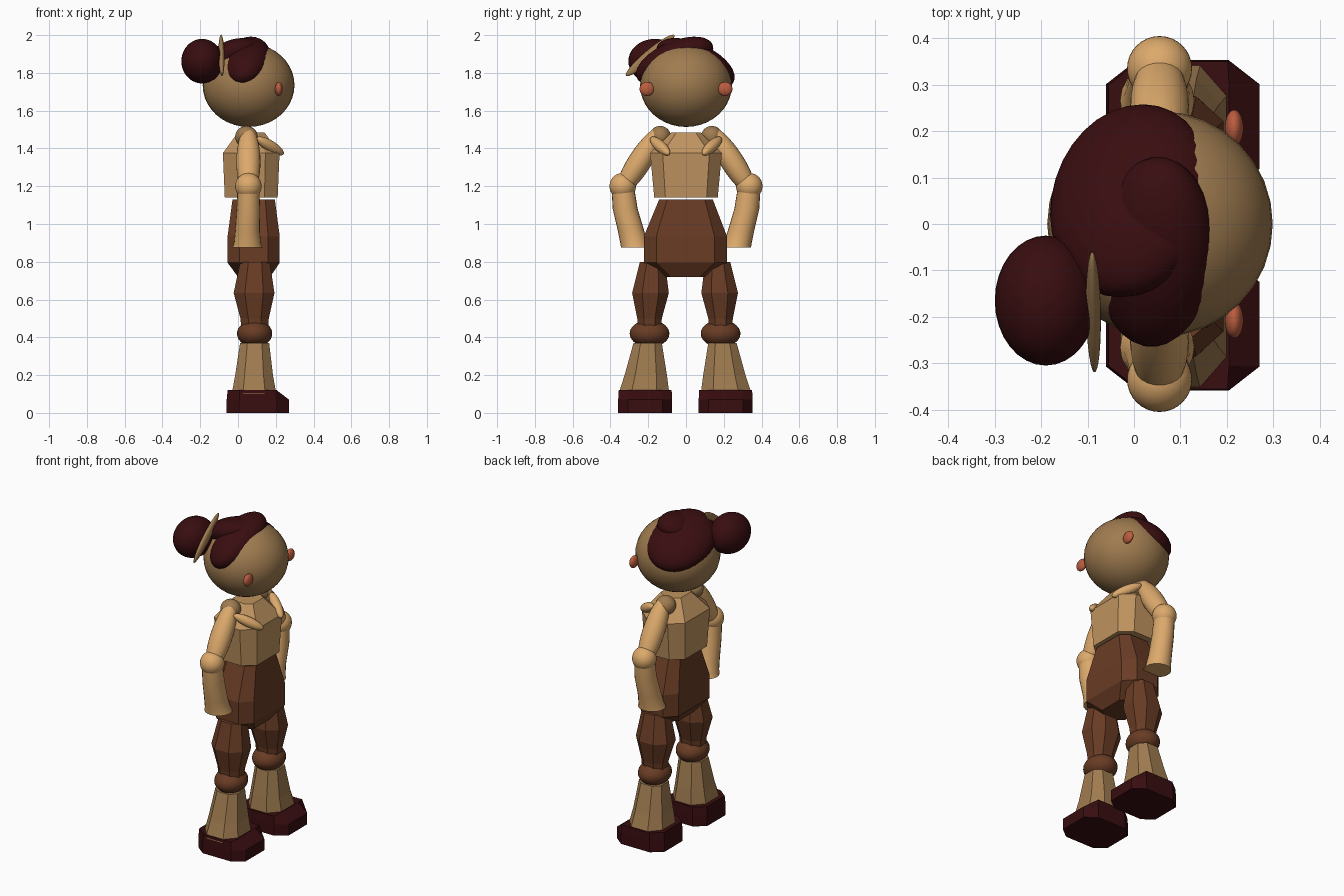
import bpy, bmesh
from math import sin, cos, pi, radians
from mathutils import Vector, Matrix, Euler

cube = bpy.data.objects.get("Cube")
if cube:
    bpy.data.objects.remove(cube, do_unlink=True)


def material(name, rgb):
    m = bpy.data.materials.new(name)
    m.use_nodes = True
    colour = (*rgb, 1)
    m.diffuse_color = colour
    m.node_tree.nodes["Principled BSDF"].inputs["Base Color"].default_value = colour
    return m


SKIN = material("skin tan", (.35, .2, .08))
SLEEVE = material("sleeve tan", (.72, .4, .15))
SHIRT = material("shirt tan", (.52, .29, .115))
BROWN = material("trouser brown", (.14, .045, .018))
DARK = material("dark maroon", (.04, .004, .005))
CORAL = material("coral", (.5, .11, .05))


def finish(name, bm, mat, smooth):
    bmesh.ops.recalc_face_normals(bm, faces=bm.faces)
    mesh = bpy.data.meshes.new(name)
    bm.to_mesh(mesh)
    bm.free()
    mesh.materials.append(mat)
    obj = bpy.data.objects.new(name, mesh)
    bpy.context.collection.objects.link(obj)
    if smooth:
        bpy.ops.object.select_all(action='DESELECT')
        bpy.context.view_layer.objects.active = obj
        obj.select_set(True)
        bpy.ops.object.shade_smooth_by_angle(angle=radians(40))
    return obj


def ellipsoid(name, centre, radii, mat, rot=(0, 0, 0)):
    bm = bmesh.new()
    bmesh.ops.create_uvsphere(bm, u_segments=32, v_segments=20, radius=1)
    turn = Euler([radians(a) for a in rot]).to_matrix().to_4x4()
    bm.transform(Matrix.Translation(centre) @ turn @ Matrix.Diagonal((*radii, 1)))
    return finish(name, bm, mat, True)


def spindle(name, start, end, width, depth, mat):
    """Ellipsoid stretched between two points."""
    a, b = Vector(start), Vector(end)
    bm = bmesh.new()
    bmesh.ops.create_uvsphere(bm, u_segments=24, v_segments=16, radius=1)
    turn = (b - a).to_track_quat('Z', 'X').to_matrix().to_4x4()
    size = Matrix.Diagonal((width, depth, (b - a).length / 2, 1))
    bm.transform(Matrix.Translation((a + b) / 2) @ turn @ size)
    return finish(name, bm, mat, True)


def octagon(kx=.6, ky=.6):
    return [(1, -ky), (1, ky), (kx, 1), (-kx, 1), (-1, ky), (-1, -ky), (-kx, -1), (kx, -1)]


def circle(n):
    return [(cos(2 * pi * i / n), sin(2 * pi * i / n)) for i in range(n)]


def loft(name, rings, outline, mat, smooth=False):
    """Skin through rings of (z, x centre, y centre, x half, y half)."""
    bm = bmesh.new()
    rows = [[bm.verts.new((cx + u * a, cy + v * b, z)) for u, v in outline]
            for z, cx, cy, a, b in rings]
    n = len(outline)
    for low, high in zip(rows, rows[1:]):
        for i in range(n):
            j = (i + 1) % n
            bm.faces.new((low[i], low[j], high[j], high[i]))
    bm.faces.new(rows[0])
    bm.faces.new(rows[-1])
    return finish(name, bm, mat, smooth)


# Head, hair, side bun and hair pin
ellipsoid("head", (.056, 0, 1.735), (.243, .243, .221), SKIN)
ellipsoid("back_hair", (-.005, .05, 1.848), (.18, .225, .1), DARK, (-25, -18, 0))
ellipsoid("front_hair", (.045, -.06, 1.862), (.13, .22, .1), DARK, (25, -15, -12))
ellipsoid("hair_bun", (-.19, -.165, 1.862), (.11, .14, .118), DARK)
spindle("hair_pin", (-.085, -.318, 1.785), (-.09, -.062, 2.0), .03, .016, SKIN).rotation_euler = (0, 0, 0)

# Torso and hips
loft("chest", [(1.14, .07, 0, .14, .168), (1.375, .07, 0, .15, .19),
               (1.485, .07, 0, .07, .078)], octagon(.5, .65), SHIRT)
loft("hips", [(.72, .085, -.003, .085, .11), (.795, .083, -.003, .138, .22),
              (.935, .083, -.003, .138, .22), (1.13, .083, 0, .112, .142)],
     octagon(.55, .7), BROWN)

for side, s in (("left", 1), ("right", -1)):
    # Face and collar
    ellipsoid(side + "_cheek", (.216, s * .207, 1.715), (.02, .039, .037), CORAL)
    spindle(side + "_collar", (.1, s * .185, 1.455), (.24, s * .09, 1.37), .03, .03, SLEEVE)

    # Arm, hand on hip
    ellipsoid(side + "_shoulder", (.045, s * .137, 1.462), (.06, .057, .057), SKIN)
    spindle(side + "_upper_arm", (.055, s * .13, 1.51), (.055, s * .36, 1.15), .062, .064, SLEEVE)
    ellipsoid(side + "_elbow", (.055, s * .335, 1.2), (.07, .07, .07), SLEEVE)
    arm = [(1.2, .055, .335, .058, .06), (1.08, .055, .322, .062, .066),
           (.96, .05, .29, .066, .07), (.9, .05, .274, .072, .074), (.875, .05, .266, .08, .078)]
    loft(side + "_forearm", [(z, x, s * y, a, b) for z, x, y, a, b in arm],
         circle(20), SLEEVE, True)

    # Leg
    leg = .188 * s - .005
    loft(side + "_thigh", [(.44, .088, leg, .07, .06), (.5, .088, leg, .075, .065),
                           (.635, .085, leg + s * -.005, .108, .097),
                           (.8, .09, leg - s * .015, .078, .066)], octagon(.45, .45), BROWN)
    ellipsoid(side + "_knee", (.088, leg, .42), (.093, .105, .072), BROWN)
    loft(side + "_boot", [(.1, .085, leg - s * -.03, .118, .135), (.2, .085, leg + s * .02, .1, .112),
                          (.37, .088, leg + s * .01, .077, .075)], octagon(.5, .5), SKIN)

    # Shoe with a toe that slopes down at the front
    shoe = loft(side + "_shoe", [(0, .105, s * .213 - .003, .165, .143),
                                 (.07, .105, s * .213 - .003, .165, .143),
                                 (.12, .105, s * .213 - .003, .16, .14)],
                octagon(.6, .64), DARK)
    for v in shoe.data.vertices:
        if v.co.z > .1 and v.co.x > .25:
            v.co.x = .205
